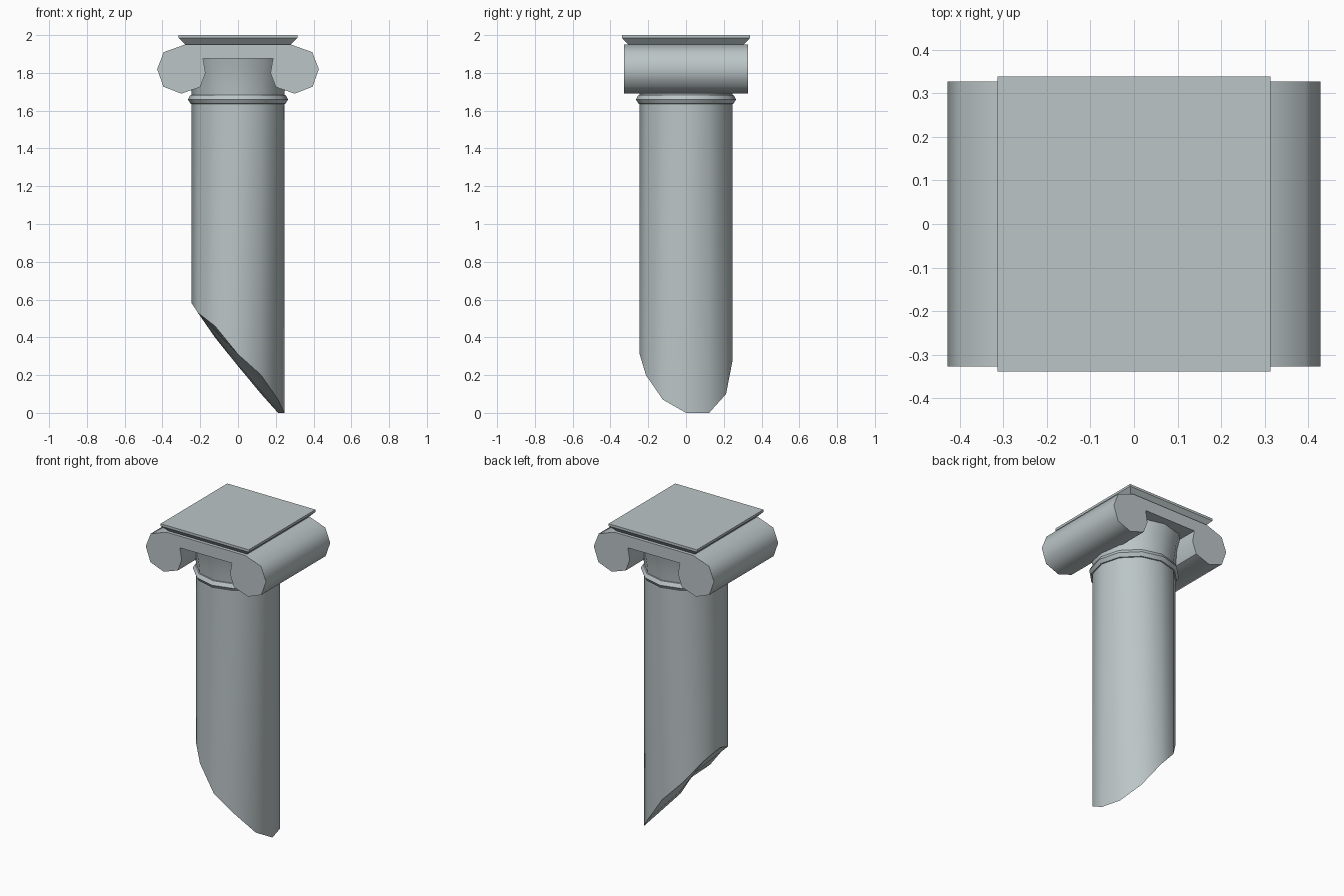
import bpy, bmesh, math

if "Cube" in bpy.data.objects:
    bpy.data.objects.remove(bpy.data.objects["Cube"])

stone = bpy.data.materials.new("weathered_grey_stone")
stone.diffuse_color = (0.50, 0.56, 0.57, 1)
stone.use_nodes = True
stone.node_tree.nodes["Principled BSDF"].inputs["Base Color"].default_value = stone.diffuse_color
SIDES = 12


def make(name, bm, smooth=None):
    bmesh.ops.recalc_face_normals(bm, faces=bm.faces[:])
    me = bpy.data.meshes.new(name)
    bm.to_mesh(me)
    bm.free()
    ob = bpy.data.objects.new(name, me)
    bpy.context.collection.objects.link(ob)
    me.materials.append(stone)
    if smooth:
        bpy.ops.object.select_all(action='DESELECT')
        bpy.context.view_layer.objects.active = ob
        ob.select_set(True)
        bpy.ops.object.shade_smooth_by_angle(angle=math.radians(smooth))
    return ob


def ring(bm, r, heights):
    return [bm.verts.new((r * math.cos(i * math.tau / SIDES),
                          r * math.sin(i * math.tau / SIDES), heights[i]))
            for i in range(SIDES)]


def bridge(bm, a, b):
    for i in range(len(a)):
        j = (i + 1) % len(a)
        bm.faces.new((a[i], a[j], b[j], b[i]))


def lathe(name, profile, closed=False):
    bm = bmesh.new()
    rings = [ring(bm, r, [z] * SIDES) for r, z in profile]
    for a, b in zip(rings, rings[1:]):
        bridge(bm, a, b)
    if closed:
        bridge(bm, rings[-1], rings[0])
    else:
        bm.faces.new(rings[0])
        bm.faces.new(rings[-1])
    return make(name, bm, 50)


# shaft with a slanted, jagged break at the bottom
bm = bmesh.new()
broken = [0.0, 0.0, 0.10, 0.27, 0.40, 0.53, 0.58, 0.53, 0.46, 0.31, 0.20, 0.07]
low = ring(bm, 0.245, broken)
top = ring(bm, 0.245, [1.69] * SIDES)
bridge(bm, low, top)
bm.faces.new(top)
inner = [bm.verts.new(p) for p in
         ((0.06, -0.03, 0.19), (-0.01, 0.08, 0.26), (-0.05, -0.02, 0.36))]
owner = [0, 0, 1, 1, 1, 2, 2, 2, 2, 2, 0, 0]  # break-face point nearest each rim corner
for i in range(SIDES):
    j = (i + 1) % SIDES
    a, b = inner[owner[i]], inner[owner[j]]
    bm.faces.new((low[j], low[i], a))
    if a is not b:
        bm.faces.new((low[j], a, b))
bm.faces.new(inner)
make("broken_shaft", bm, 35)

# collar ring and flared neck
lathe("collar_ring", [(0.24, 1.635), (0.252, 1.637), (0.265, 1.66),
                      (0.252, 1.683), (0.24, 1.685)], closed=True)
lathe("flared_neck", [(0.245, 1.68), (0.251, 1.74), (0.262, 1.81), (0.28, 1.885)])

# scroll capital: mirrored profile extruded front to back
half = [(0.28, 1.95), (0.393, 1.91), (0.428, 1.82), (0.395, 1.727),
        (0.30, 1.69), (0.20, 1.725), (0.172, 1.80), (0.185, 1.875)]
outline = half + [(-x, z) for x, z in reversed(half)]
bm = bmesh.new()
front = [bm.verts.new((x, -0.327, z)) for x, z in outline]
back = [bm.verts.new((x, 0.327, z)) for x, z in outline]
bridge(bm, front, back)
bm.faces.new(front)
bm.faces.new(back)
make("scroll_capital", bm, 50)

# top slab with a chamfered underside
bm = bmesh.new()
loops = []
for hx, hy, z in ((0.28, 0.306, 1.95), (0.314, 0.339, 1.985), (0.314, 0.339, 2.0)):
    loops.append([bm.verts.new((sx * hx, sy * hy, z))
                  for sx, sy in ((-1, -1), (1, -1), (1, 1), (-1, 1))])
for a, b in zip(loops, loops[1:]):
    bridge(bm, a, b)
bm.faces.new(loops[0])
bm.faces.new(loops[-1])
make("top_slab", bm)
